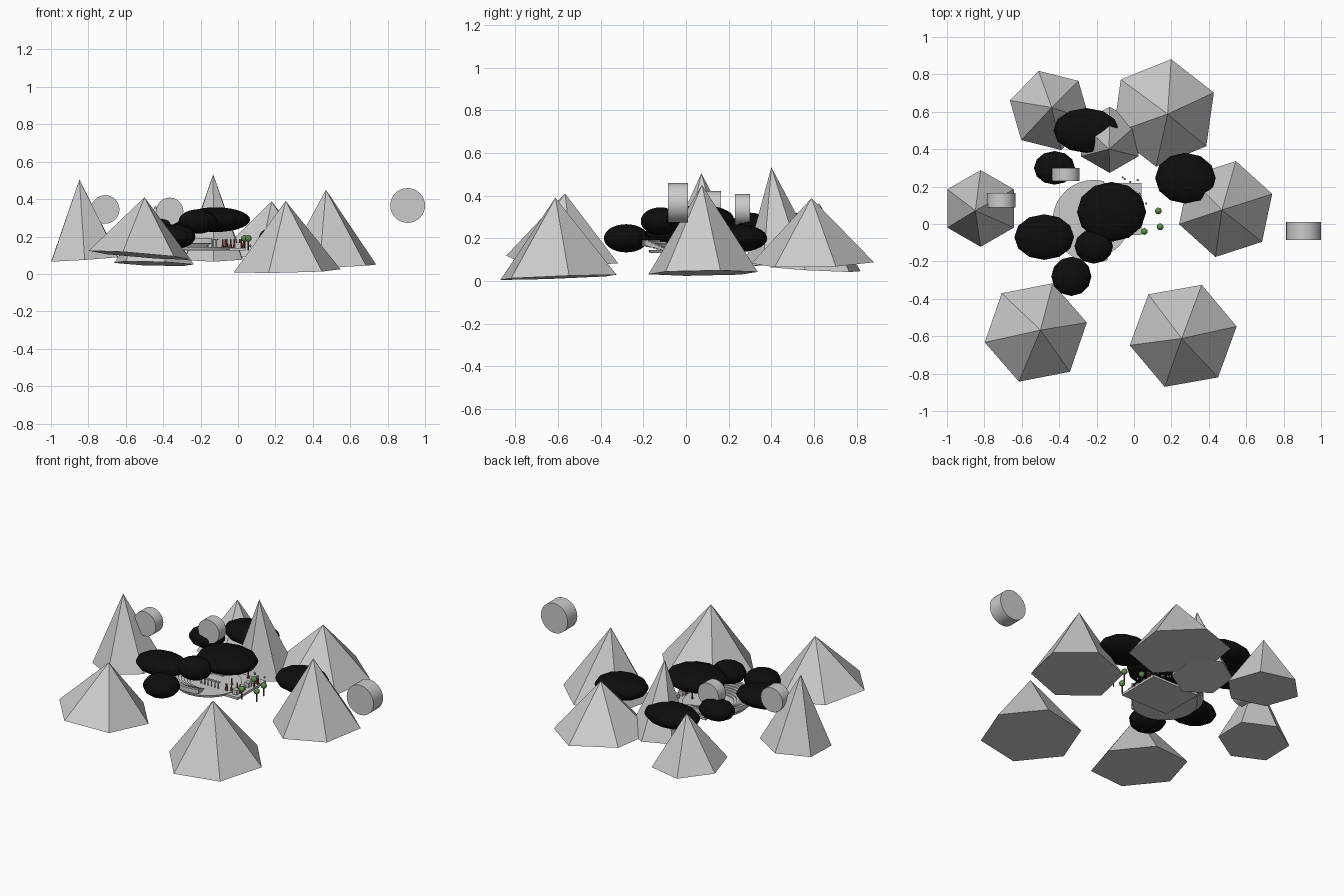
import bpy, bmesh, math, random
from mathutils import Matrix, Vector

if "Cube" in bpy.data.objects:
    bpy.data.objects.remove(bpy.data.objects["Cube"])

random.seed(4)


def material(name, rgb):
    m = bpy.data.materials.new(name)
    m.diffuse_color = (*rgb, 1)
    m.use_nodes = True
    m.node_tree.nodes["Principled BSDF"].inputs["Base Color"].default_value = m.diffuse_color
    return m


BLACK = material("black", (0.004, 0.004, 0.004))
GREEN = material("leaf", (0.12, 0.28, 0.08))
BROWN = material("bark", (0.12, 0.06, 0.03))
RED = material("red_brown", (0.3, 0.06, 0.04))


def finish(name, bm, mat=None):
    bmesh.ops.recalc_face_normals(bm, faces=bm.faces)
    me = bpy.data.meshes.new(name)
    bm.to_mesh(me)
    bm.free()
    ob = bpy.data.objects.new(name, me)
    bpy.context.collection.objects.link(ob)
    if mat:
        me.materials.append(mat)
    return ob


def mountain(name, base, apex, r, deg):
    # six-sided cone, base plane square to the leaning axis
    bm = bmesh.new()
    c, a = Vector(base), Vector(apex)
    ax = a - c
    ring = []
    for i in range(6):
        t = math.radians(deg + 60 * i)
        x, y = r * math.cos(t), r * math.sin(t)
        ring.append(bm.verts.new(c + Vector((x, y, -(ax.x * x + ax.y * y) / ax.z))))
    top = bm.verts.new(a)
    bm.faces.new(ring)
    for i in range(6):
        bm.faces.new((ring[i], ring[(i + 1) % 6], top))
    finish(name, bm)


def ellipsoid(name, c, size, seg, rings, mat):
    bm = bmesh.new()
    bmesh.ops.create_uvsphere(bm, u_segments=seg, v_segments=rings, radius=1,
                              matrix=Matrix.Translation(c) @ Matrix.Diagonal((*size, 1)))
    return finish(name, bm, mat)


def cyl(name, c, r1, r2, h, seg=12, mat=None, rot=Matrix()):
    bm = bmesh.new()
    bmesh.ops.create_cone(bm, cap_ends=True, segments=seg, radius1=r1, radius2=r2, depth=h,
                          matrix=Matrix.Translation(c) @ rot)
    return finish(name, bm, mat)


def box(name, c, size, mat=None):
    bm = bmesh.new()
    bmesh.ops.create_cube(bm, size=1, matrix=Matrix.Translation(c) @ Matrix.Diagonal((*size, 1)))
    return finish(name, bm, mat)


def arc_tier(name, cx, cy, r0, r1, z0, z1, a0, a1, n=28):
    # rectangular section swept round an arc
    bm = bmesh.new()
    sections = []
    for i in range(n + 1):
        t = math.radians(a0 + (a1 - a0) * i / n)
        sections.append([bm.verts.new((cx + r * math.cos(t), cy + r * math.sin(t), z))
                         for r, z in ((r0, z0), (r1, z0), (r1, z1), (r0, z1))])
    for s, q in zip(sections, sections[1:]):
        for k in range(4):
            j = (k + 1) % 4
            bm.faces.new((s[k], s[j], q[j], q[k]))
    bm.faces.new(sections[0])
    bm.faces.new(sections[-1])
    finish(name, bm)


# ring of mountains
mountain("mountain_left", (-.82, .083, .08), (-.848, .072, .505), .205, 90)
mountain("mountain_front_left", (-.525, -.58, .10), (-.50, -.567, .41), .278, 71)
mountain("mountain_front_right", (.263, -.598, .017), (.255, -.612, .39), .29, 70)
mountain("mountain_right", (.49, .08, .037), (.47, .075, .45), .262, 78)
mountain("mountain_back_right", (.158, .594, .085), (.18, .588, .388), .29, 82)
mountain("mountain_back_left", (-.45, .607, .055), (-.44, .623, .365), .22, 106)
mountain("mountain_centre_back", (-.13, .45, .085), (-.133, .40, .533), .177, 90)

# dark clouds
clouds = [((-.12, .065, .29), (.185, .16, .066)), ((-.48, -.07, .22), (.16, .122, .06)),
          ((-.215, -.12, .28), (.103, .092, .065)), ((-.335, -.28, .2), (.107, .105, .066)),
          ((.275, .245, .2), (.162, .136, .065)), ((-.255, .5, .255), (.176, .12, .065)),
          ((-.425, .3, .26), (.11, .09, .06))]
for i, (c, s) in enumerate(clouds):
    ellipsoid(f"cloud_{i}", c, s, 12, 14, BLACK)

# floating drums lying along y
lie = Matrix.Rotation(math.pi / 2, 4, 'X')
for i, (c, r, h) in enumerate([((.907, -.037, .366), .093, .095),
                               ((-.71, .127, .345), .076, .075),
                               ((-.365, .265, .335), .073, .07)]):
    d = cyl(f"drum_{i}", c, r, r, h, 32, None, lie)
    bpy.context.view_layer.objects.active = d
    d.select_set(True)
    bpy.ops.object.shade_smooth_by_angle()
    d.select_set(False)

# amphitheatre: floor disc, rising curved tiers, stage slab
CX, CY = -.215, .015
cyl("arena_floor", (CX, CY, .137), .185, .19, .014, 40)
for i in range(7):
    r = .105 + i * .0165
    arc_tier(f"seat_tier_{i}", CX, CY, r, r + .0165, .14 + i * .004, .15 + i * .007, 75, 290)
box("stage_slab", (-.125, .08, .132), (.33, .28, .014))

# stage columns with beam
for i in range(6):
    cyl(f"column_{i}", (-.235 + i * .024, -.03, .16), .004, .004, .042, 8)
box("column_beam", (-.175, -.03, .184), (.14, .012, .007))
for i in range(4):
    box(f"stage_block_{i}", (.0, -.02 + i * .06, .153), (.03, .03, .03))

# small standing figures
for i in range(10):
    x, y = random.uniform(-.09, .04), random.uniform(-.05, .21)
    cyl(f"figure_body_{i}", (x, y, .158), .007, .003, .04, 8, RED)
    ellipsoid(f"figure_head_{i}", (x, y, .183), (.005,) * 3, 8, 6, None)

# small stones beside the stage
for i, (x, y) in enumerate([(-.05, .24), (-.02, .225), (.065, .11), (-.06, .25), (.02, .235)]):
    ellipsoid(f"stone_{i}", (x, y, .15), (.006, .006, .008), 8, 6, None)

# trees
for i, (x, y) in enumerate([(.13, .07), (.14, -.015), (.055, -.04), (.035, .11)]):
    cyl(f"tree_trunk_{i}", (x, y, .152), .004, .004, .055, 8, BROWN)
    ellipsoid(f"tree_crown_{i}", (x, y, .19), (.018,) * 3, 12, 8, GREEN)
